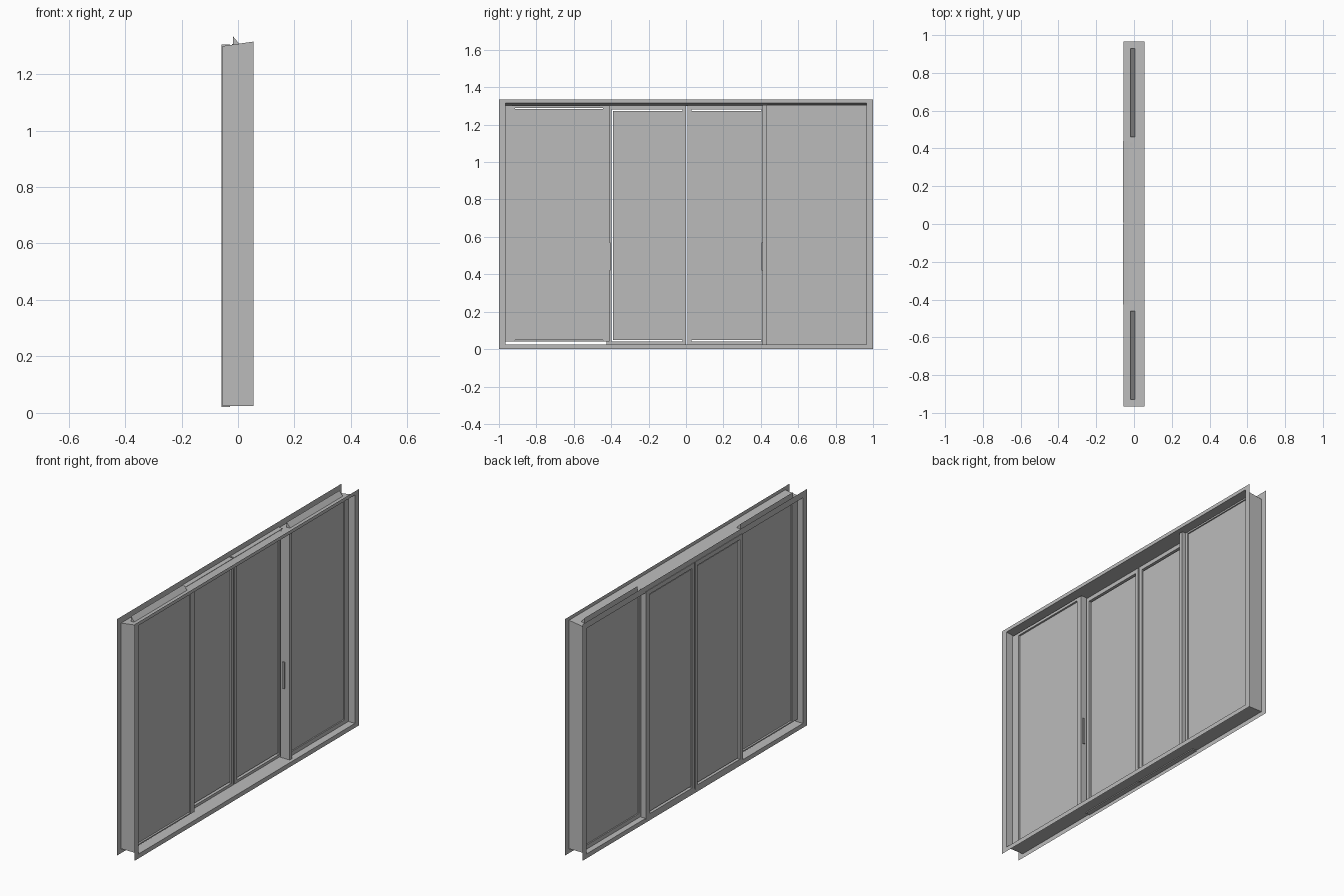
import bpy
import bmesh

cube = bpy.data.objects.get("Cube")
if cube:
    bpy.data.objects.remove(cube, do_unlink=True)

grey = bpy.data.materials.new("window grey")
grey.use_nodes = True
COLOUR = (0.5, 0.5, 0.5, 1)
grey.diffuse_color = COLOUR
for node in grey.node_tree.nodes:
    if node.type == 'BSDF_PRINCIPLED':
        node.inputs["Base Color"].default_value = COLOUR


def finish(name, bm):
    mesh = bpy.data.meshes.new(name)
    bm.to_mesh(mesh)
    bm.free()
    mesh.materials.append(grey)
    obj = bpy.data.objects.new(name, mesh)
    bpy.context.collection.objects.link(obj)
    return obj


def box(name, x, y, z):
    """Box from (low, high) ranges on each axis."""
    bm = bmesh.new()
    bmesh.ops.create_cube(bm, size=1)
    for v in bm.verts:
        v.co = [r[0] if c < 0 else r[1] for c, r in zip(v.co, (x, y, z))]
    return finish(name, bm)


def rect(x, y, z):
    return [(x, y[0], z[0]), (x, y[1], z[0]), (x, y[1], z[1]), (x, y[0], z[1])]


def loft(name, loops, closed=False):
    """Join matching loops of points with quads."""
    bm = bmesh.new()
    rings = [[bm.verts.new(p) for p in loop] for loop in loops]
    pairs = list(zip(rings, rings[1:]))
    if closed:
        pairs.append((rings[-1], rings[0]))
    for a, b in pairs:
        n = len(a)
        for i in range(n):
            bm.faces.new((a[i], a[(i + 1) % n], b[(i + 1) % n], b[i]))
    bmesh.ops.recalc_face_normals(bm, faces=bm.faces)
    return finish(name, bm)


def panel(name, x, y, z, glass_y, glass_z, gap_y=(0, 0), gap_z=(0, 0)):
    """Sash with a recessed pane; gaps leave slits around the pane."""
    loft(name + "_sash", [rect(x[0], y, z), rect(x[1], y, z),
                          rect(x[1], glass_y, glass_z),
                          rect(x[0], glass_y, glass_z)], closed=True)
    box(name + "_pane", (x[0] + 0.007, x[1] - 0.007),
        (glass_y[0] + gap_y[0], glass_y[1] - gap_y[1]),
        (glass_z[0] + gap_z[0], glass_z[1] - gap_z[1]))


# Outer frame: thin sheet channel with a flange on each side and sloped head
outer_y, outer_z = (-1, 1), (0, 1.335)
inner_y = (-0.965, 0.965)
back_z, front_z = (0.025, 1.299), (0.025, 1.315)
loft("outer_frame", [rect(-0.055, outer_y, outer_z),
                     rect(-0.055, inner_y, back_z),
                     rect(0.055, inner_y, front_z),
                     rect(0.055, outer_y, outer_z)])

# Outer panels set in the middle of the frame depth
mid_x = (-0.022, 0.014)
panel("outer_panel_front", mid_x, (-0.965, -0.41), (0.04, 1.303),
      (-0.915, -0.445), (0.047, 1.288), gap_z=(0.003, 0.003))
panel("outer_panel_back", mid_x, (0.415, 0.965), (0.025, 1.304),
      (0.45, 0.93), (0.048, 1.295))

# Centre panels, sitting proud of the side flange
centre_x = (-0.058, -0.028)
panel("centre_panel_front", centre_x, (-0.425, -0.001), (0.02, 1.305),
      (-0.398, -0.02), (0.04, 1.28), gap_y=(0.007, 0), gap_z=(0.008, 0.008))
panel("centre_panel_back", centre_x, (0.008, 0.44), (0.02, 1.305),
      (0.03, 0.405), (0.04, 1.28), gap_z=(0.008, 0.008))

# Deep meeting stile
box("meeting_stile", (-0.022, 0.036), (0.41, 0.432), (0.025, 1.306))

# Pull plates on the meeting stiles, and fins on the head over the outer panels
for side, label in ((-1, "front"), (1, "back")):
    box("pull_plate_" + label, (-0.006, 0.006),
        sorted((side * 0.403, side * 0.412)), (0.42, 0.57))
    bm = bmesh.new()
    ends = []
    for y in (0.46, 0.93):
        ends.append([bm.verts.new((x, side * y, z)) for x, z in
                     ((-0.018, 1.3), (-0.018, 1.334), (0.004, 1.308))])
    a, b = ends
    bm.faces.new(a)
    bm.faces.new(b[::-1])
    for i in range(3):
        j = (i + 1) % 3
        bm.faces.new((a[i], b[i], b[j], a[j]))
    bmesh.ops.recalc_face_normals(bm, faces=bm.faces)
    finish("head_fin_" + label, bm)
